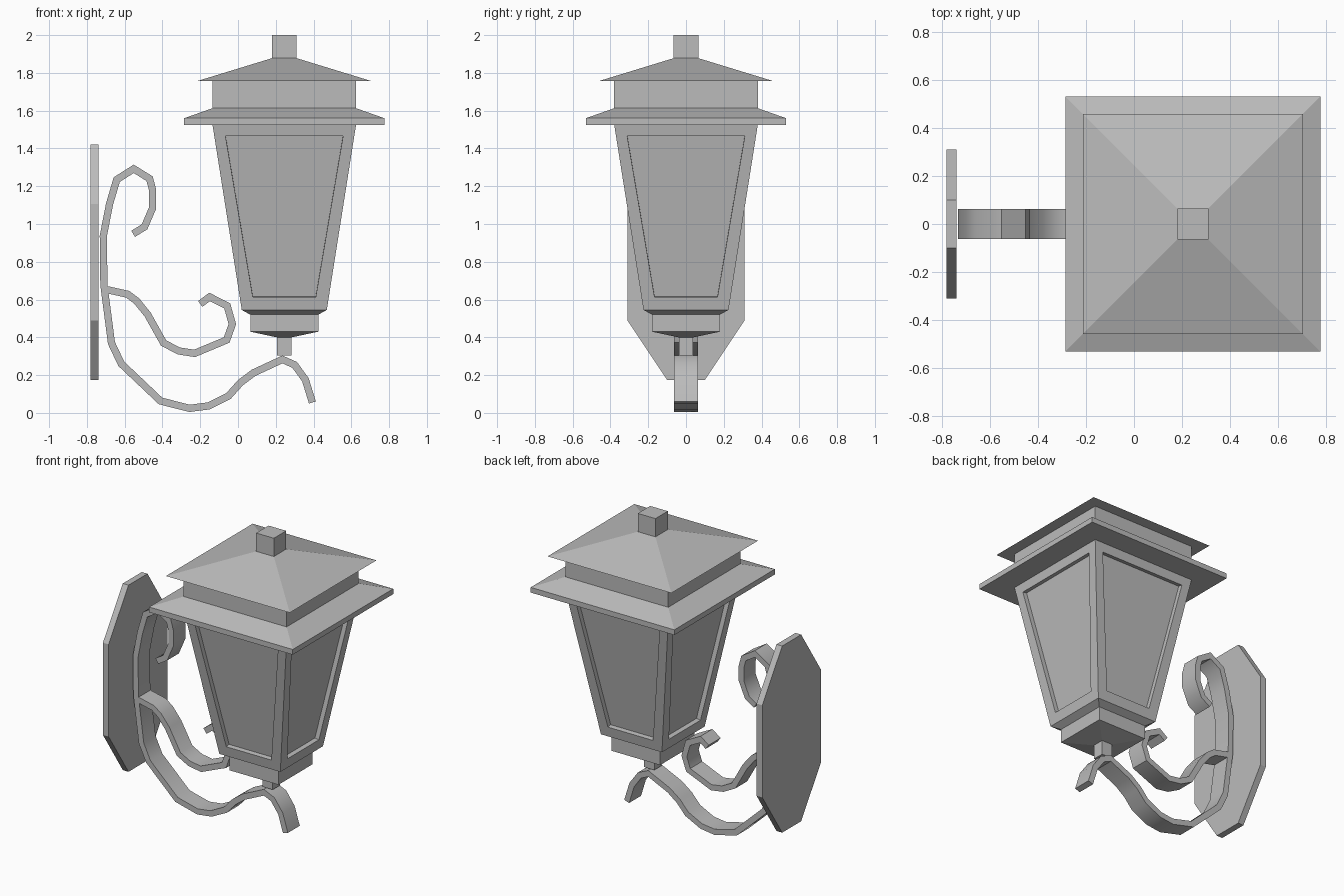
import bpy, bmesh
from mathutils import Vector

cube = bpy.data.objects.get("Cube")
if cube:
    bpy.data.objects.remove(cube, do_unlink=True)

# One grey metal for everything
grey = bpy.data.materials.new("grey metal")
grey.use_nodes = True
COLOUR = (0.5, 0.5, 0.5, 1)
grey.diffuse_color = COLOUR
grey.node_tree.nodes["Principled BSDF"].inputs["Base Color"].default_value = COLOUR

LANTERN_X = 0.245


def finish(name, bm):
    bmesh.ops.recalc_face_normals(bm, faces=bm.faces[:])
    mesh = bpy.data.meshes.new(name)
    bm.to_mesh(mesh)
    bm.free()
    mesh.materials.append(grey)
    obj = bpy.data.objects.new(name, mesh)
    bpy.context.collection.objects.link(obj)
    return obj


def loft(bm, rings):
    """Skin a list of point rings and cap both ends; returns the side faces."""
    rings = [[bm.verts.new(p) for p in ring] for ring in rings]
    sides = []
    for a, b in zip(rings, rings[1:]):
        n = len(a)
        for i in range(n):
            j = (i + 1) % n
            sides.append(bm.faces.new((a[i], a[j], b[j], b[i])))
    bm.faces.new(rings[0][::-1])
    bm.faces.new(rings[-1])
    return sides


def square_tier(name, levels, panel=None):
    """Square stack from (half width, height) levels, optionally with sunk panels."""
    bm = bmesh.new()
    rings = [[(LANTERN_X + sx * h, sy * h, z)
              for sx, sy in ((-1, -1), (1, -1), (1, 1), (-1, 1))] for h, z in levels]
    sides = loft(bm, rings)
    if panel:
        margin, depth = panel
        bm.normal_update()
        faces = sides[-4:]
        bmesh.ops.inset_individual(bm, faces=faces, thickness=margin)
        bm.normal_update()
        bmesh.ops.inset_individual(bm, faces=faces, thickness=0, depth=-depth)
    return finish(name, bm)


def scroll(name, path, width=0.125, thick=0.038):
    """Flat iron strip following a path in the XZ plane, with mitred joints."""
    pts = [Vector(p) for p in path]
    rings = []
    for i, p in enumerate(pts):
        before = (p - pts[i - 1]).normalized() if i else None
        after = (pts[i + 1] - p).normalized() if i < len(pts) - 1 else None
        d1, d2 = before or after, after or before
        tangent = (d1 + d2).normalized()
        normal = Vector((-tangent.y, tangent.x))
        off = normal * (thick / 2 / max(tangent.dot(d1), 0.5))
        rings.append([((p + s * off).x, y * width / 2, (p + s * off).y)
                      for s, y in ((-1, -1), (1, -1), (1, 1), (-1, 1))])
    bm = bmesh.new()
    loft(bm, rings)
    obj = finish(name, bm)
    bpy.ops.object.select_all(action='DESELECT')
    obj.select_set(True)
    bpy.context.view_layer.objects.active = obj
    bpy.ops.object.shade_smooth_by_angle(angle=0.75)
    return obj


# Lantern, bottom to top
square_tier("lantern_stem", [(0.038, 0.305), (0.038, 0.41)])
square_tier("lantern_base", [(0.04, 0.4), (0.18, 0.43), (0.18, 0.525)])
square_tier("lantern_body", [(0.18, 0.52), (0.225, 0.545), (0.38, 1.525)], panel=(0.09, 0.03))
square_tier("lower_roof", [(0.53, 1.525), (0.53, 1.56), (0.38, 1.613)])
square_tier("roof_neck", [(0.38, 1.61), (0.38, 1.76)])
square_tier("upper_roof", [(0.457, 1.758), (0.065, 1.878)])
square_tier("roof_cap", [(0.065, 1.87), (0.065, 2.0)])

# Wall plate: elongated octagon
half = [(0.1, 0.175), (0.31, 0.49), (0.31, 1.105), (0.1, 1.42)]
outline = half + [(-y, z) for y, z in reversed(half)]
bm = bmesh.new()
loft(bm, [[(x, y, z) for y, z in outline] for x in (-0.78, -0.738)])
finish("wall_plate", bm)

# Scrolled iron brackets
scroll("main_bracket", [
    (-0.555, 0.948), (-0.495, 0.985), (-0.452, 1.085), (-0.452, 1.18), (-0.468, 1.24),
    (-0.552, 1.292), (-0.642, 1.235), (-0.68, 1.106), (-0.713, 0.937), (-0.71, 0.677),
    (-0.67, 0.37), (-0.618, 0.26), (-0.41, 0.063), (-0.256, 0.024), (-0.156, 0.037),
    (-0.05, 0.09), (0.013, 0.16), (0.082, 0.212), (0.235, 0.283), (0.3, 0.254),
    (0.357, 0.175), (0.394, 0.055)])
scroll("inner_scroll", [
    (-0.705, 0.655), (-0.584, 0.628), (-0.536, 0.592), (-0.478, 0.52), (-0.394, 0.37),
    (-0.314, 0.328), (-0.23, 0.315), (-0.06, 0.386), (-0.03, 0.47), (-0.057, 0.566),
    (-0.15, 0.614), (-0.2, 0.577)])
